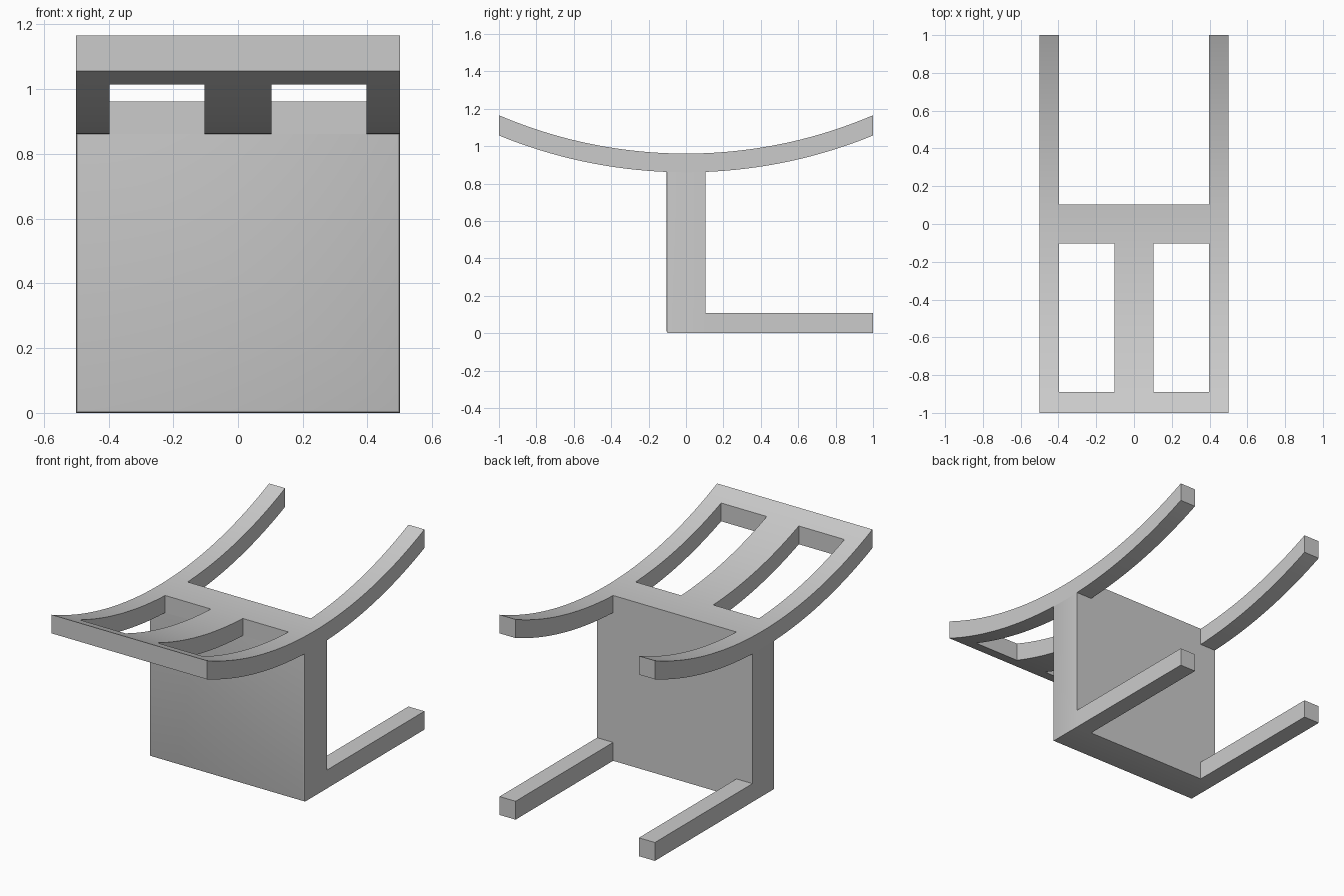
import bpy, bmesh
from math import sqrt

if "Cube" in bpy.data.objects:
    bpy.data.objects.remove(bpy.data.objects["Cube"])

HALF_W, RAIL, SPINE, SLAB = 0.5, 0.397, 0.103, 0.103
ARC_Z, R_TOP, R_BOTTOM = 3.5, 2.54, 2.64


def finish(name, bm):
    bmesh.ops.recalc_face_normals(bm, faces=bm.faces[:])
    mesh = bpy.data.meshes.new(name)
    bm.to_mesh(mesh)
    bm.free()
    obj = bpy.data.objects.new(name, mesh)
    bpy.context.collection.objects.link(obj)
    return obj


def box_mesh(x0, x1, y0, y1, z0, z1):
    bm = bmesh.new()
    bmesh.ops.create_cube(bm, size=1)
    for v in bm.verts:
        v.co = (x1 if v.co.x > 0 else x0,
                y1 if v.co.y > 0 else y0,
                z1 if v.co.z > 0 else z0)
    return bm


def arc(y, radius):
    return ARC_Z - sqrt(radius * radius - y * y)


def span(a, b, n):
    return [a + (b - a) * i / n for i in range(n)]


# curved top frame: grid on the upper arc with openings, thickened to the lower arc
xs = [-HALF_W, -RAIL, -SPINE, SPINE, RAIL, HALF_W]
ys = span(-1, -0.89, 4) + span(-0.89, -SLAB, 24) + span(-SLAB, SLAB, 6) + span(SLAB, 1, 28) + [1]


def is_open(x, y):
    if abs(x) > RAIL:
        return False
    return y > SLAB or (-0.89 < y < -SLAB and abs(x) > SPINE)


bm = bmesh.new()
grid = [[bm.verts.new((x, y, arc(y, R_TOP))) for x in xs] for y in ys]
for j in range(len(ys) - 1):
    for i in range(len(xs) - 1):
        if not is_open((xs[i] + xs[i + 1]) / 2, (ys[j] + ys[j + 1]) / 2):
            bm.faces.new((grid[j][i], grid[j][i + 1], grid[j + 1][i + 1], grid[j + 1][i]))
bmesh.ops.delete(bm, geom=[v for v in bm.verts if not v.link_faces], context='VERTS')
ext = bmesh.ops.extrude_face_region(bm, geom=bm.faces[:], use_keep_orig=True)
for v in ext["geom"]:
    if isinstance(v, bmesh.types.BMVert):
        v.co.z = arc(v.co.y, R_BOTTOM)
frame = finish("curved_top_frame", bm)

# upright panel with softened front edges
bm = box_mesh(-HALF_W, HALF_W, -SLAB, SLAB, 0, 0.863)
front_edges = [e for e in bm.edges
               if all(v.co.y < 0 for v in e.verts) and any(v.co.z < 0.1 for v in e.verts)]
bmesh.ops.bevel(bm, geom=front_edges, offset=0.008, segments=2, profile=0.5, affect='EDGES')
panel = finish("upright_panel", bm)

# floor legs running back
for side, x0, x1 in (("left", -HALF_W, -RAIL), ("right", RAIL, HALF_W)):
    finish(f"{side}_floor_leg", box_mesh(x0, x1, SLAB, 1, 0, 0.107))

# smooth arcs, sharp corners
for obj in (frame, panel):
    bpy.ops.object.select_all(action='DESELECT')
    obj.select_set(True)
    bpy.context.view_layer.objects.active = obj
    bpy.ops.object.shade_smooth_by_angle()
